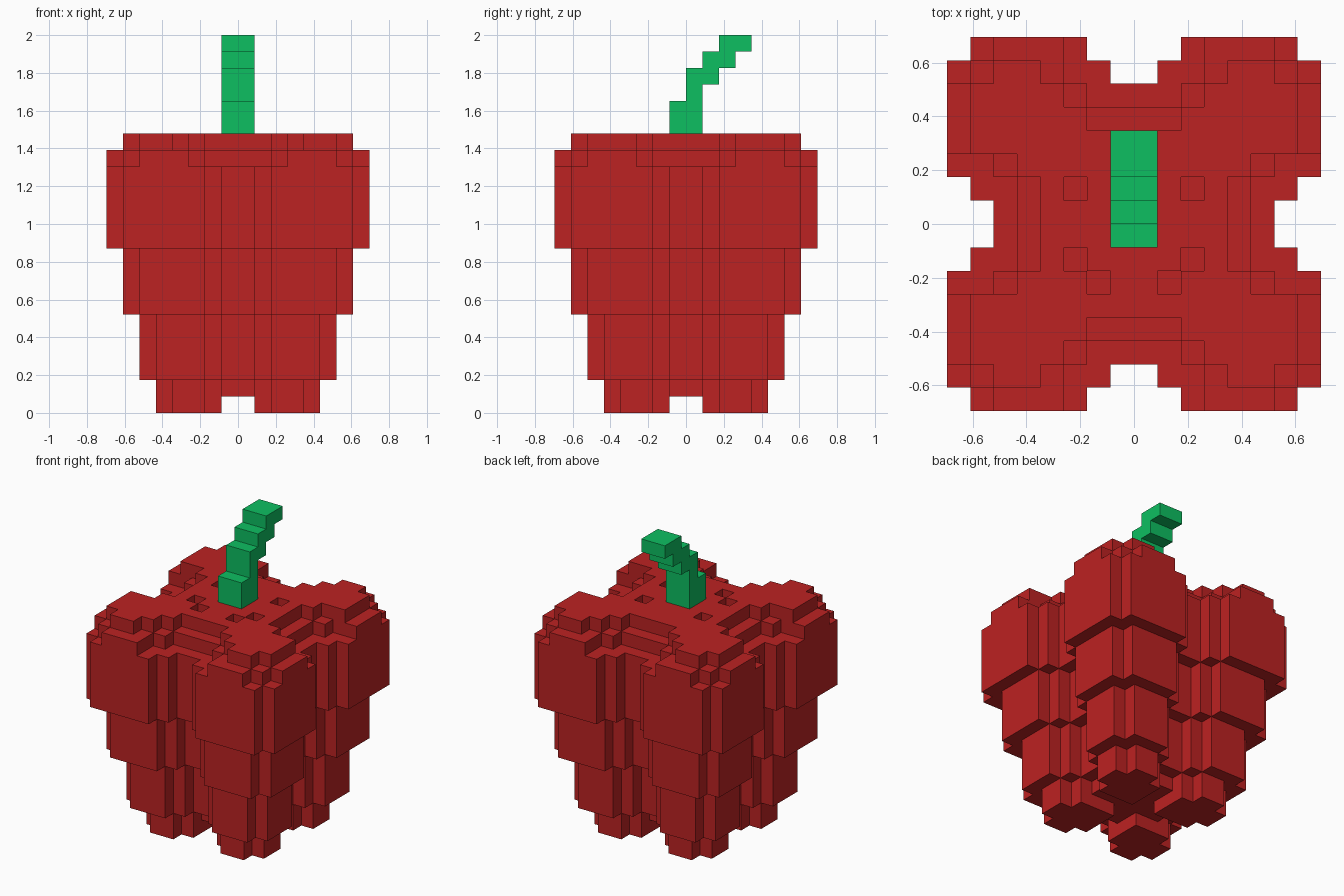
import bpy, bmesh, math
from mathutils import Vector

cube = bpy.data.objects.get("Cube")
if cube:
    bpy.data.objects.remove(cube, do_unlink=True)

U = 2 / 23  # edge of one block


def material(name, rgb):
    m = bpy.data.materials.new(name)
    m.use_nodes = True
    m.diffuse_color = (*rgb, 1)
    m.node_tree.nodes["Principled BSDF"].inputs["Base Color"].default_value = (*rgb, 1)
    return m


def block_shell(name, cells, mat):
    """Outer skin of a set of unit blocks, with flat areas merged."""
    bm = bmesh.new()
    verts = {}

    def vert(p):
        if p not in verts:
            verts[p] = bm.verts.new(Vector(p) * U)
        return verts[p]

    for c in cells:
        for axis in range(3):
            for side in (0, 1):
                n = list(c)
                n[axis] += 2 * side - 1
                if tuple(n) in cells:
                    continue
                a, b = (axis + 1) % 3, (axis + 2) % 3
                loop = []
                for da, db in ((0, 0), (1, 0), (1, 1), (0, 1)):
                    p = list(c)
                    p[axis] += side
                    p[a] += da
                    p[b] += db
                    loop.append(vert(tuple(p)))
                bm.faces.new(loop if side else loop[::-1])
    bmesh.ops.dissolve_limit(bm, angle_limit=math.radians(1),
                             verts=bm.verts[:], edges=bm.edges[:])
    mesh = bpy.data.meshes.new(name)
    bm.to_mesh(mesh)
    bm.free()
    mesh.materials.append(mat)
    ob = bpy.data.objects.new(name, mesh)
    bpy.context.collection.objects.link(ob)
    return ob


def half_width(k):
    return 5 if k < 2 else 6 if k < 6 else 7 if k < 10 else 8


def valley(a, b, k):
    """Stepped dip between two lobes; a runs across it, b outward."""
    if k == 15:
        return (a < 2 and b >= 5) or (a < 3 and b >= 6)
    return (a < 2 and b >= 4) or (a < 3 and b >= 5) 


def in_body(x, y, k):
    i, j = (x if x >= 0 else -x - 1), (y if y >= 0 else -y - 1)
    n = half_width(k)
    hi, lo = max(i, j), min(i, j)
    # notched corners and grooves between the four lobes
    if hi >= n or lo == n - 1 or (lo == 0 and hi >= n - 2) or (lo == 1 and hi == n - 1):
        return False
    if k == 0:                       # four separate feet
        return lo > 0
    if k >= 15:                      # rounded, dipped crown
        if valley(i, j, k) or valley(j, i, k):
            return False
        if k == 15:
            return not (hi == 7 and lo >= 6)
        if hi >= 7 or lo >= 6 or (i == 3 and j == 6):
            return False
        # small pits around the stem
        return (i, j) != (2, 1) and not (i == 1 and y == -3)
    return True


R = range(-8, 8)
body = {(x, y, k) for x in R for y in R for k in range(17) if in_body(x, y, k)}

# stem rows: (y start, y end, z start, z end)
rows = [(-1, 1, 17, 19), (0, 1, 19, 20), (0, 2, 20, 21), (1, 3, 21, 22), (2, 4, 22, 23)]
stem = {(x, y, k) for y0, y1, z0, z1 in rows
        for x in (-1, 0) for y in range(y0, y1) for k in range(z0, z1)}

block_shell("pepper_body", body, material("red", (0.503, 0.0160, 0.0160)))
block_shell("stem", stem, material("green", (0.004, 0.521, 0.120)))
